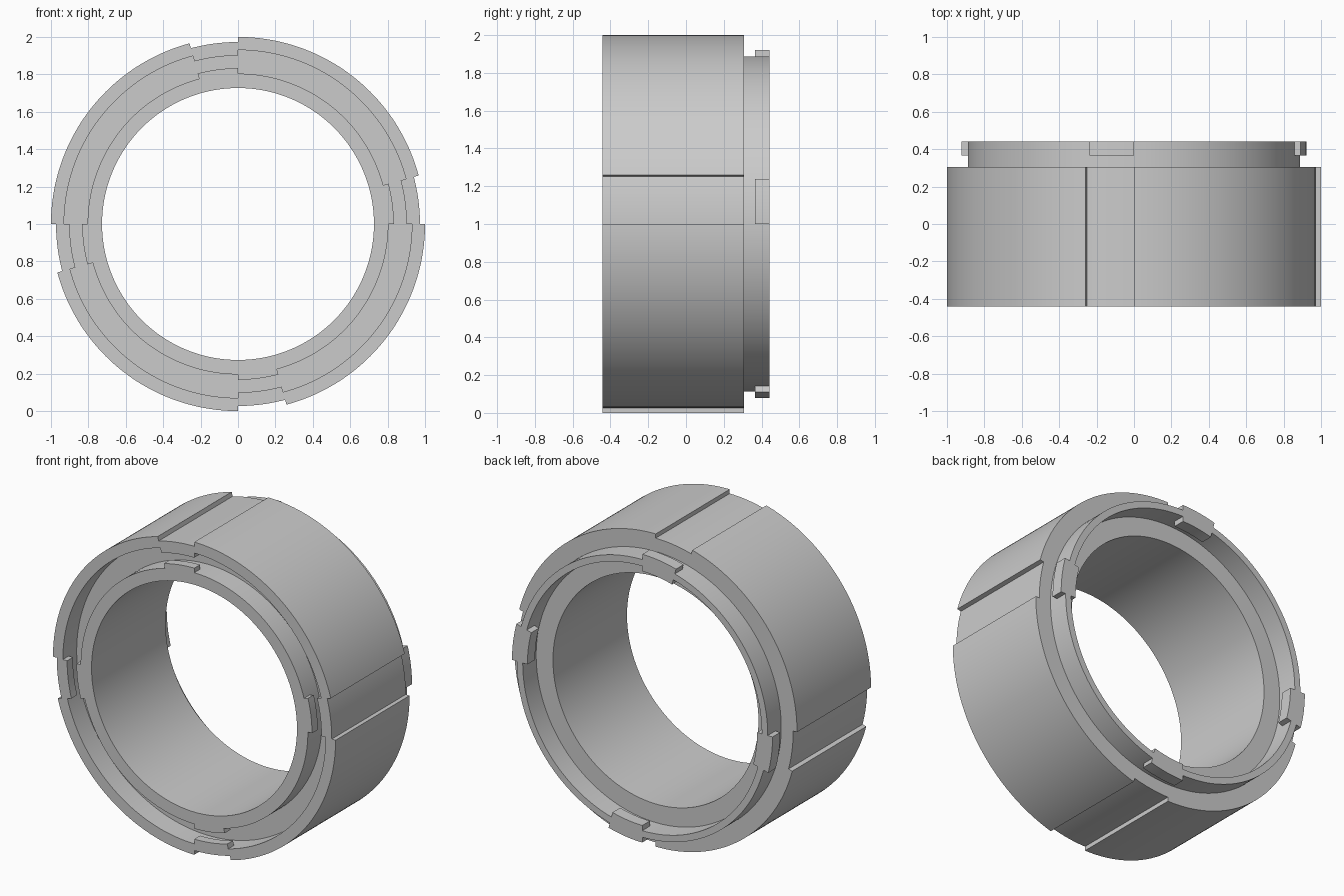
import bpy
import bmesh
from math import radians, cos, sin

cube = bpy.data.objects.get("Cube")
if cube:
    bpy.data.objects.remove(cube, do_unlink=True)

# Stations along the axis
FRONT, BACK = -0.442, 0.442
SHOULDER = 0.306          # rear face of the main body
LUG_START = 0.365         # rear lugs run from here to the back
LIP = FRONT + 0.058       # thickness of the front lugs
FLOOR = FRONT + 0.14      # bottom of the front groove

BORE = 0.727


def section(outer, collar_out, collar_in, tab_out, tab_in,
            groove_in, groove_out, lug_in, lug_out):
    """Closed (radius, y) section, from outer front edge round to the groove."""
    return [
        (outer, FRONT), (outer, SHOULDER),
        # rear collar with its lugs
        (collar_out, SHOULDER), (collar_out, LUG_START),
        (tab_out, LUG_START), (tab_out, BACK),
        (tab_in, BACK), (tab_in, LUG_START),
        (collar_in, LUG_START), (collar_in, SHOULDER),
        # bore
        (BORE, SHOULDER), (BORE, FRONT),
        # front groove with its lugs
        (lug_in, FRONT), (lug_in, LIP),
        (groove_in, LIP), (groove_in, FLOOR),
        (groove_out, FLOOR), (groove_out, LIP),
        (lug_out, LIP), (lug_out, FRONT),
    ]


plain = section(1.0, 0.888, 0.846, 0.888, 0.846, 0.804, 0.93, 0.804, 0.93)
lugged = section(0.973, 0.888, 0.846, 0.922, 0.813, 0.804, 0.93, 0.833, 0.90)

# Sections in order round the axis: four lugged arcs, four plain arcs
STEP = 1.5
stations = []
for quarter in range(4):
    start = quarter * 90
    for profile, a, b in ((lugged, 0, 15), (plain, 15, 90)):
        count = round((b - a) / STEP)
        stations += [(profile, start + a + i * STEP) for i in range(count + 1)]

bm = bmesh.new()
rings = []
for profile, angle in stations:
    c, s = cos(radians(angle)), sin(radians(angle))
    rings.append([bm.verts.new((r * c, y, 1 + r * s)) for r, y in profile])

# Skin neighbouring sections; the paired sections form the radial steps
for k, ring in enumerate(rings):
    following = rings[(k + 1) % len(rings)]
    for i in range(len(ring)):
        j = (i + 1) % len(ring)
        bm.faces.new((ring[i], ring[j], following[j], following[i]))

bmesh.ops.remove_doubles(bm, verts=bm.verts, dist=1e-5)
flat = [f for f in bm.faces if f.calc_area() < 1e-7]
bmesh.ops.delete(bm, geom=flat, context='FACES')

mesh = bpy.data.meshes.new("coupling_ring")
bm.to_mesh(mesh)
bm.free()
ring_obj = bpy.data.objects.new("coupling_ring", mesh)
bpy.context.collection.objects.link(ring_obj)

# Single grey finish
grey = bpy.data.materials.new("plain_grey")
grey.use_nodes = True
colour = (0.6, 0.6, 0.6, 1)
grey.diffuse_color = colour
grey.node_tree.nodes["Principled BSDF"].inputs["Base Color"].default_value = colour
mesh.materials.append(grey)

bpy.ops.object.select_all(action='DESELECT')
ring_obj.select_set(True)
bpy.context.view_layer.objects.active = ring_obj
bpy.ops.object.shade_smooth_by_angle(angle=radians(30))
